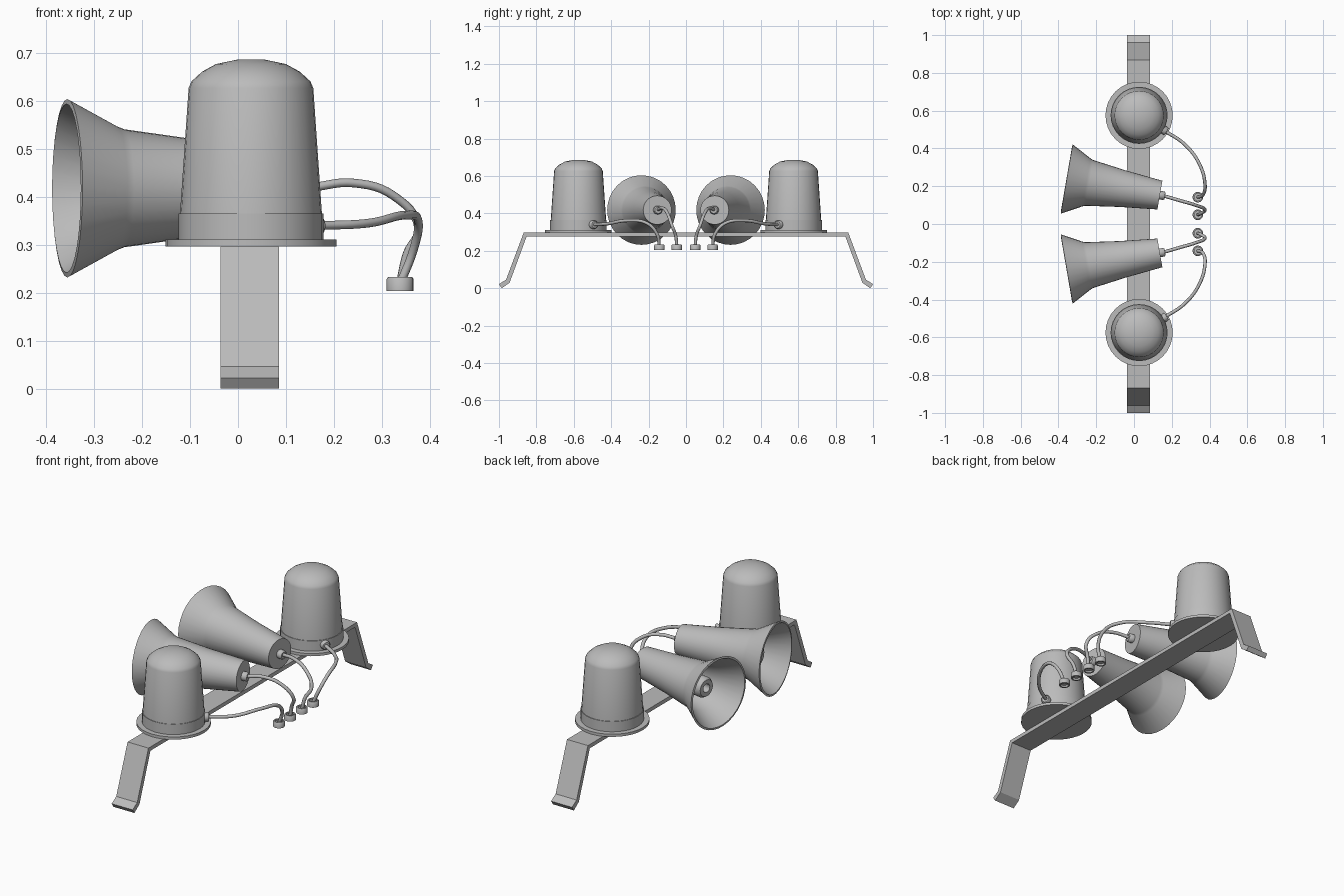
import bpy, bmesh, math
from mathutils import Vector, Matrix

if "Cube" in bpy.data.objects:
    bpy.data.objects.remove(bpy.data.objects["Cube"], do_unlink=True)

GREY = (0.5, 0.5, 0.5, 1)
mat = bpy.data.materials.new("plain grey")
mat.use_nodes = True
mat.diffuse_color = GREY
mat.node_tree.nodes["Principled BSDF"].inputs["Base Color"].default_value = GREY

CX = 0.027  # centre line of the bracket and beacons


def finish(bm, name, smooth=True):
    bmesh.ops.remove_doubles(bm, verts=bm.verts, dist=1e-5)
    bmesh.ops.recalc_face_normals(bm, faces=bm.faces)
    mesh = bpy.data.meshes.new(name)
    bm.to_mesh(mesh)
    bm.free()
    mesh.materials.append(mat)
    obj = bpy.data.objects.new(name, mesh)
    bpy.context.collection.objects.link(obj)
    if smooth:
        bpy.ops.object.select_all(action='DESELECT')
        obj.select_set(True)
        bpy.context.view_layer.objects.active = obj
        bpy.ops.object.shade_smooth_by_angle(angle=math.radians(45))
    return obj


def lathe(name, profile, origin, axis=(0, 0, 1), steps=32):
    """Spin (radius, height) points about an axis."""
    bm = bmesh.new()
    verts = [bm.verts.new((r, 0, h)) for r, h in profile]
    edges = [bm.edges.new(pair) for pair in zip(verts, verts[1:])]
    bmesh.ops.spin(bm, geom=verts + edges, cent=(0, 0, 0), axis=(0, 0, 1),
                   angle=math.tau, steps=steps, use_merge=True)
    turn = Vector(axis).to_track_quat('Z', 'Y').to_matrix().to_4x4()
    bm.transform(Matrix.Translation(origin) @ turn)
    return finish(bm, name)


def cable(name, points):
    """Round tube along a smooth path."""
    curve = bpy.data.curves.new(name, 'CURVE')
    curve.dimensions = '3D'
    curve.bevel_depth = 0.009
    curve.bevel_resolution = 2
    curve.resolution_u = 6
    spline = curve.splines.new('BEZIER')
    spline.bezier_points.add(len(points) - 1)
    for bp, p in zip(spline.bezier_points, points):
        bp.co = p
        bp.handle_left_type = bp.handle_right_type = 'AUTO'
    obj = bpy.data.objects.new(name, curve)
    curve.materials.append(mat)
    bpy.context.collection.objects.link(obj)


# Bracket: bent strip with sloping legs and turned-out feet
outer = [(1.0, 0.022), (0.962, 0.046), (0.868, 0.297)]
inner = [(0.985, 0.0), (0.943, 0.03), (0.852, 0.277)]
top = outer + [(-y, z) for y, z in reversed(outer)]
under = inner + [(-y, z) for y, z in reversed(inner)]
bm = bmesh.new()
rows = [[bm.verts.new((CX - 0.002 + sx * 0.061, y, z)) for y, z in line]
        for line, sx in ((top, -1), (top, 1), (under, 1), (under, -1))]
for a, b in zip(rows, rows[1:] + rows[:1]):
    for i in range(len(a) - 1):
        bm.faces.new((a[i], a[i + 1], b[i + 1], b[i]))
for i in (0, -1):
    bm.faces.new([row[i] for row in rows])
finish(bm, "bracket", smooth=False)

# Profiles for the turned parts
FLANGE = [(0, 0), (0.178, 0), (0.178, 0.014), (0, 0.014)]
BASE = [(0, 0), (0.151, 0), (0.151, 0.055), (0, 0.055)]
DOME = [(0, 0), (0.148, 0), (0.13, 0.262), (0.124, 0.276), (0.102, 0.296),
        (0.073, 0.312), (0.03, 0.321), (0, 0.322)]
HORN = [(0, 0), (0.077, 0), (0.098, 0.2), (0.123, 0.38), (0.129, 0.395),
        (0.186, 0.5), (0.176, 0.502), (0.12, 0.395), (0.108, 0.35),
        (0.07, 0.15), (0, 0.15)]
PLUG = [(0, 0), (0.052, 0), (0.052, 0.26), (0.043, 0.275), (0.022, 0.275),
        (0.022, 0.235), (0, 0.235)]
NUB = [(0, 0), (0.023, 0), (0.023, 0.022), (0.018, 0.027), (0, 0.027)]
CONNECTOR = [(0, 0.01), (0.02, 0.01), (0.02, 0), (0.028, 0), (0.028, 0.025),
             (0.025, 0.029), (0.019, 0.029), (0.019, 0.02), (0, 0.02)]

for side, s in (("front", -1), ("back", 1)):
    # Beacon
    by = s * 0.575
    lathe(side + "_beacon_flange", FLANGE, (CX, by, 0.297))
    lathe(side + "_beacon_base", BASE, (CX, by, 0.31))
    lathe(side + "_beacon_dome", DOME, (CX, by, 0.365))
    out = Vector((0.86, -s * 0.51, 0))
    lathe(side + "_beacon_cable_gland", NUB,
          Vector((CX, by, 0.34)) + out * 0.143, out, 16)

    # Horn, turned slightly away from the middle
    axis = Vector((-0.985, s * 0.17, 0))
    rear = Vector((0.137, s * 0.153, 0.418))
    lathe(side + "_horn", HORN, rear, axis)
    lathe(side + "_horn_plug", PLUG, rear + axis * 0.145, axis, 24)
    lathe(side + "_horn_cable_gland", NUB, rear, -axis, 16)

    # Cables and their connectors
    cable(side + "_beacon_cable", [(x, s * y, z) for x, y, z in (
        (0.16, 0.495, 0.34), (0.27, 0.42, 0.345), (0.35, 0.31, 0.362),
        (0.376, 0.21, 0.348), (0.366, 0.155, 0.29), (0.338, 0.142, 0.218))])
    cable(side + "_horn_cable", [(x, s * y, z) for x, y, z in (
        (0.155, 0.15, 0.42), (0.24, 0.125, 0.429), (0.325, 0.1, 0.402),
        (0.376, 0.075, 0.335), (0.352, 0.055, 0.28), (0.338, 0.049, 0.218))])
    for kind, y in (("beacon", 0.142), ("horn", 0.049)):
        lathe(f"{side}_{kind}_connector", CONNECTOR, (0.338, s * y, 0.204), steps=20)
